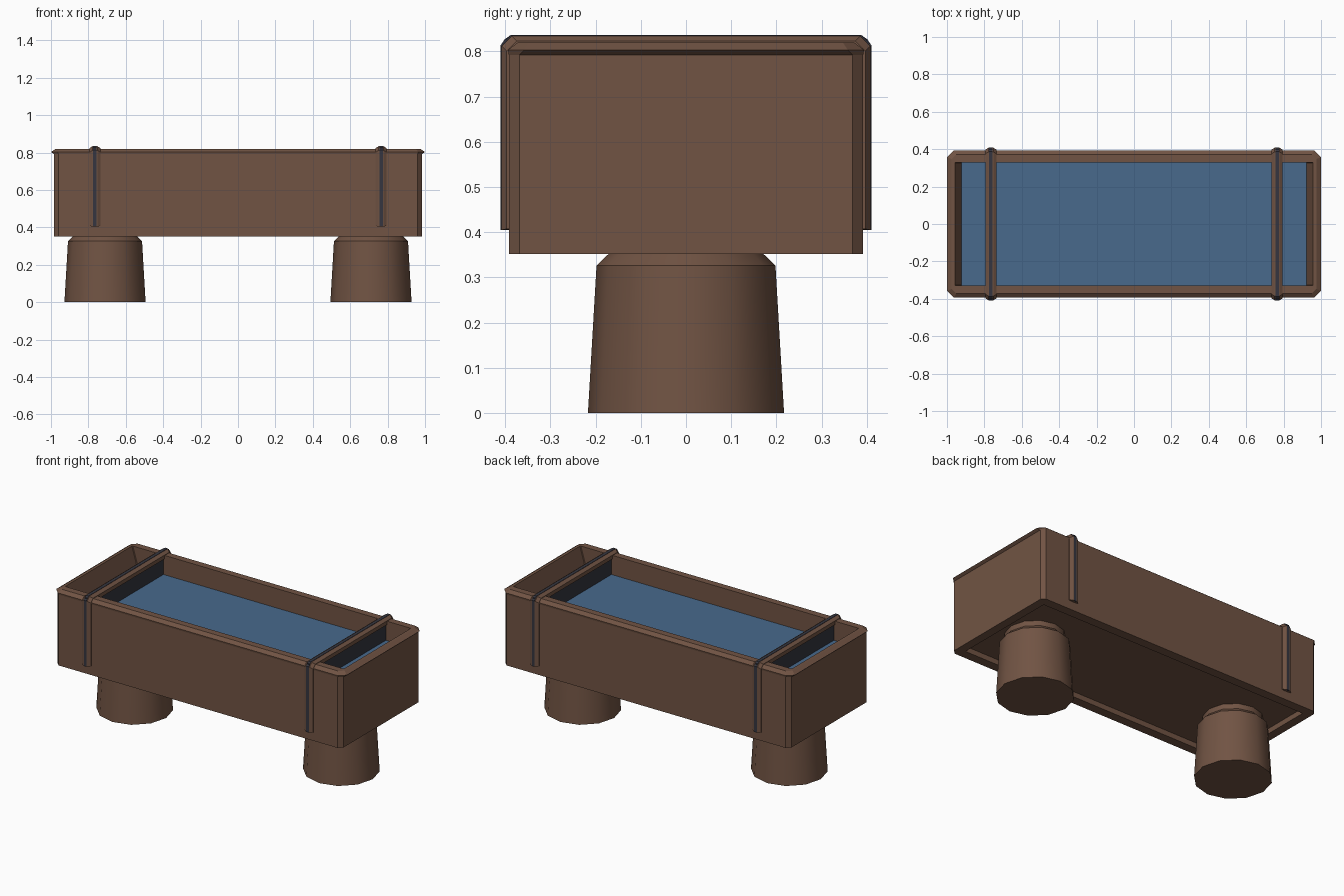
import bpy, bmesh, math

cube = bpy.data.objects.get("Cube")
if cube:
    bpy.data.objects.remove(cube, do_unlink=True)


def material(name, rgb):
    m = bpy.data.materials.new(name)
    m.use_nodes = True
    m.diffuse_color = (*rgb, 1)
    bsdf = next(n for n in m.node_tree.nodes if n.type == 'BSDF_PRINCIPLED')
    bsdf.inputs["Base Color"].default_value = (*rgb, 1)
    return m


WOOD = material("brown wood", (0.165, 0.088, 0.057))
WATER = material("blue water", (0.065, 0.142, 0.265))
IRON = material("dark iron", (0.035, 0.036, 0.05))


def finish(bm, name, mat, smooth=False):
    bmesh.ops.recalc_face_normals(bm, faces=bm.faces)
    me = bpy.data.meshes.new(name)
    bm.to_mesh(me)
    bm.free()
    me.materials.append(mat)
    ob = bpy.data.objects.new(name, me)
    bpy.context.collection.objects.link(ob)
    if smooth:
        bpy.ops.object.select_all(action='DESELECT')
        bpy.context.view_layer.objects.active = ob
        ob.select_set(True)
        bpy.ops.object.shade_smooth_by_angle(angle=math.radians(35))
    return ob


def loft(rings, name, mat, closed=False, smooth=False):
    """Skin a list of equal point loops; cap the ends or join them up."""
    bm = bmesh.new()
    loops = [[bm.verts.new(p) for p in ring] for ring in rings]
    pairs = list(zip(loops, loops[1:]))
    if closed:
        pairs.append((loops[-1], loops[0]))
    else:
        bm.faces.new(loops[0])
        bm.faces.new(loops[-1])
    n = len(loops[0])
    for a, b in pairs:
        for i in range(n):
            j = (i + 1) % n
            bm.faces.new((a[i], a[j], b[j], b[i]))
    return finish(bm, name, mat, smooth)


def rect_ring(x, y, z, c):
    """Rectangle with cut corners."""
    return [(x, y - c, z), (x - c, y, z), (c - x, y, z), (-x, y - c, z),
            (-x, c - y, z), (c - x, -y, z), (x - c, -y, z), (x, c - y, z)]


def box(name, x, sx, sy, z0, z1, mat):
    ring = [(x - sx, -sy), (x + sx, -sy), (x + sx, sy), (x - sx, sy)]
    return loft([[(a, b, z) for a, b in ring] for z in (z0, z1)], name, mat)


# Trough: recessed underside, walls, overhanging end rim, sloped inner ends
loft([rect_ring(0.93, 0.335, 0.385, 0.004),
      rect_ring(0.93, 0.335, 0.352, 0.004),
      rect_ring(0.983, 0.392, 0.352, 0.023),
      rect_ring(0.983, 0.392, 0.792, 0.023),
      rect_ring(1.0, 0.394, 0.803, 0.036),
      rect_ring(0.975, 0.372, 0.82, 0.025),
      rect_ring(0.958, 0.33, 0.82, 0.004),
      rect_ring(0.92, 0.33, 0.69, 0.004)], "trough_body", WOOD)

# Water surface
box("water", 0, 0.922, 0.329, 0.694, 0.7, WATER)


def strap_outline(x, y, z, t, low):
    """Upside-down U with cut outer corners, in the plane at x."""
    c = 0.022
    half = [(y - t, low), (y, low), (y, z - c), (y - c, z)]
    inner = [(-(y - t), z - t), (y - t, z - t)]
    pts = half + [(-a, b) for a, b in reversed(half)] + inner
    return [(x, a, b) for a, b in pts]


for side, label in ((-1, "right"), (1, "left")):
    cx = side * 0.765
    # Wooden strap with bevelled edges, wrapped over the rim
    loft([strap_outline(cx - 0.03, 0.397, 0.823, 0.024, 0.407),
          strap_outline(cx - 0.013, 0.408, 0.834, 0.035, 0.405),
          strap_outline(cx + 0.013, 0.408, 0.834, 0.035, 0.405),
          strap_outline(cx + 0.03, 0.397, 0.823, 0.024, 0.407)],
         label + "_strap", WOOD)
    # Iron inlay along the strap
    loft([strap_outline(cx + d, 0.41, 0.836, 0.009, 0.405)
          for d in (-0.009, 0.009)], label + "_strap_inlay", IRON)
    # Iron divider under the strap
    box(label + "_divider", cx, 0.022, 0.331, 0.69, 0.805, IRON)

    # Tapered round foot
    def circle(r, z):
        return [(side * 0.711 + r * math.cos(math.tau * i / 12),
                 r * math.sin(math.tau * i / 12), z) for i in range(12)]
    loft([circle(0.217, 0), circle(0.198, 0.326), circle(0.17, 0.353),
          circle(0.17, 0.39)], label + "_foot", WOOD, smooth=True)
